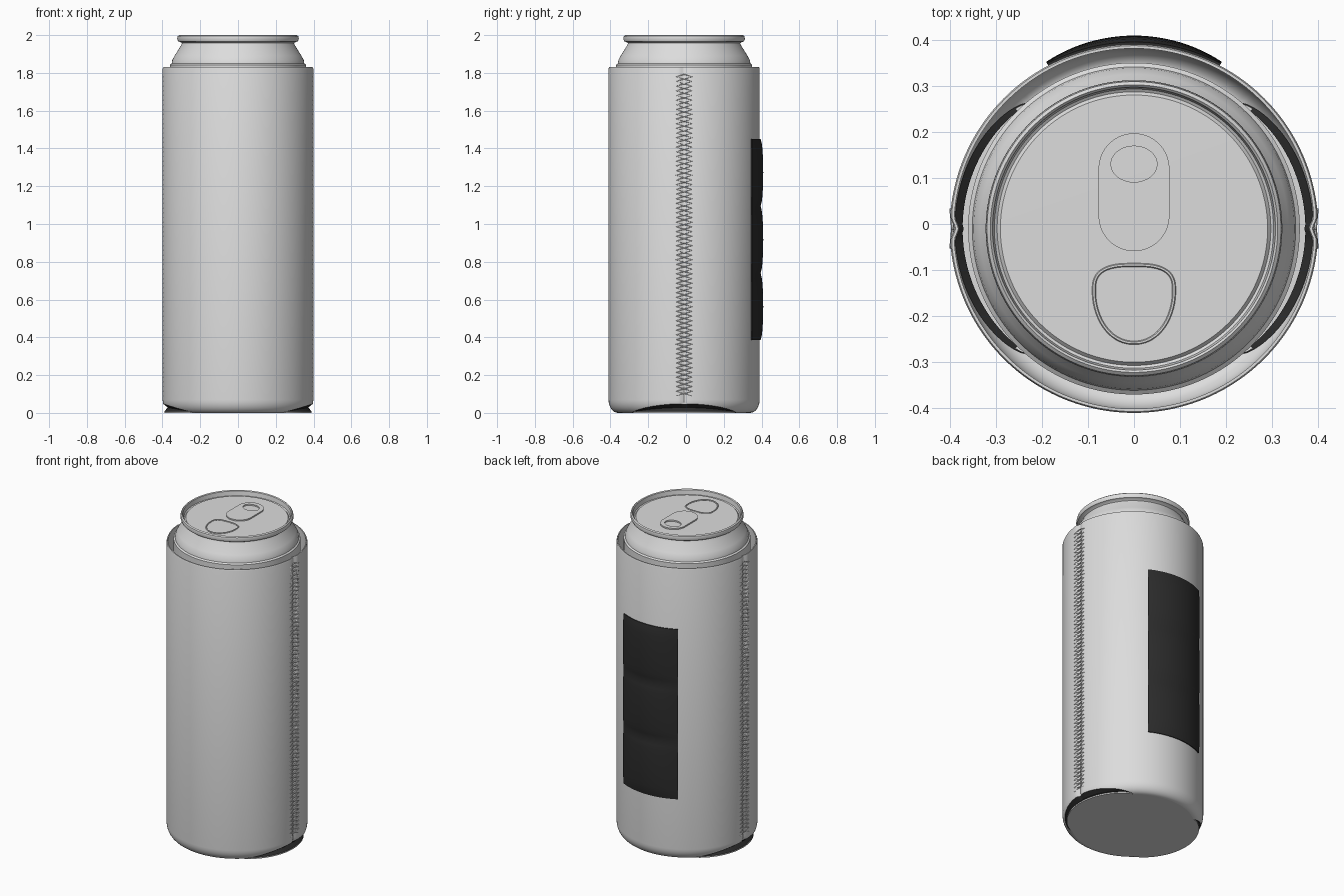
import bpy, bmesh
from math import sin, cos, pi, sqrt, exp, asin

cube = bpy.data.objects.get("Cube")
if cube:
    bpy.data.objects.remove(cube, do_unlink=True)

CY = -0.01      # y of the shared axis
R = 0.40        # sleeve radius
TOP = 1.83      # sleeve height
SEGS = 256


def material(name, rgb):
    m = bpy.data.materials.new(name)
    m.use_nodes = True
    m.diffuse_color = (*rgb, 1)
    m.node_tree.nodes["Principled BSDF"].inputs["Base Color"].default_value = (*rgb, 1)
    return m


light = material("light grey", (0.72, 0.72, 0.72))
black = material("black", (0.025, 0.025, 0.025))


def finish(ob, mat, angle=0.6):
    ob.data.materials.append(mat)
    bpy.context.collection.objects.link(ob)
    bpy.ops.object.select_all(action='DESELECT')
    ob.select_set(True)
    bpy.context.view_layer.objects.active = ob
    if ob.type == 'CURVE':
        bpy.ops.object.convert(target='MESH')
    bpy.ops.object.shade_smooth_by_angle(angle=angle)


def sheet(name, profile, angles, mat, wrap=True, loop=False):
    """Sweep profile(angle) -> [(radius, z)] around the axis."""
    bm = bmesh.new()
    cols = [[bm.verts.new((r * cos(a), CY + r * sin(a), z)) for r, z in profile(a)]
            for a in angles]
    n, k = len(cols), len(cols[0])
    for i in range(n if wrap else n - 1):
        c, d = cols[i], cols[(i + 1) % n]
        for j in range(k if loop else k - 1):
            m = (j + 1) % k
            bm.faces.new((c[j], d[j], d[m], c[m]))
    if not wrap:
        bm.faces.new(cols[0])
        bm.faces.new(cols[-1])
    bmesh.ops.remove_doubles(bm, verts=bm.verts, dist=1e-5)
    bmesh.ops.recalc_face_normals(bm, faces=bm.faces)
    me = bpy.data.meshes.new(name)
    bm.to_mesh(me)
    bm.free()
    finish(bpy.data.objects.new(name, me), mat)


full = [2 * pi * i / SEGS for i in range(SEGS)]

# Can with shoulder, rolled rim and recessed lid
CAN = [(0, 0.03), (0.33, 0.03), (0.36, 0.07), (0.36, 1.843), (0.351, 1.85),
       (0.348, 1.868), (0.335, 1.892), (0.302, 1.945), (0.297, 1.957), (0.305, 1.963),
       (0.317, 1.967), (0.322, 1.98), (0.319, 1.994), (0.312, 2.0), (0.307, 1.995),
       (0.303, 1.968), (0.297, 1.964), (0.29, 1.972), (0, 1.974)]
sheet("can", lambda a: CAN, full, light)


# Sleeve: front and back curl under, sides are cut open at the base
def opening(a):
    return sqrt(max(0, 1 - (sin(a) / 0.77) ** 2))


def curl(a, offset=0):
    end = pi / 2 * (1 - 0.8 * opening(a))
    steps = [end * i / 8 for i in range(9)]
    return [(0.35 + (0.05 - offset) * cos(t), 0.07 - (0.07 - offset) * sin(t)) for t in steps]


def dent(a):
    return 0.01 * exp(-(R * sin(a) / 0.016) ** 2)


def sleeve_profile(a):
    outer = [(R, TOP - 0.008), (R - 0.003, TOP), (R - 0.009, TOP)]
    pts = curl(a)[::-1] + outer + curl(a, 0.009)
    return [(r - dent(a), z) for r, z in pts]


sheet("sleeve", sleeve_profile, full, light, loop=True)


def floor_radius(a):
    return 0.35 + 0.04 * opening(a)


def floor_profile(a):
    r = floor_radius(a)
    return [(0, 0), (r, 0), (r, 0.008), (0, 0.008)]


sheet("sleeve_floor", floor_profile, full, light)


# Dark folded gussets in the side openings
def gusset_profile(a):
    r, z = curl(a)[-1]
    r -= dent(a)
    f = floor_radius(a)
    return [(r, z), (min(r, f) - 0.018 * opening(a), z / 2 + 0.004), (f, 0.008)]


def gusset(name, middle):
    half = asin(0.77)
    sheet(name, gusset_profile, [middle + half * (i / 40 - 1) for i in range(81)], black, wrap=False)


gusset("left_gusset", 0)
gusset("right_gusset", pi)

# Padded back patch in three sections
Z0, Z1 = 0.385, 1.45
HALF = asin(0.19 / 0.408)


def patch_profile(a):
    u = (a - pi / 2) / HALF
    pts = []
    for i in range(37):
        t = i / 36
        puff = sqrt(abs(sin(3 * pi * t)))
        pts.append((0.405 + 0.014 * puff * (1 - 0.7 * u * u), Z0 + (Z1 - Z0) * t))
    return pts + [(R - 0.006, Z1), (R - 0.006, Z0)]


sheet("back_patch", patch_profile, [pi / 2 + HALF * (i / 12 - 1) for i in range(25)],
      black, wrap=False, loop=True)


# Curves: stitches, mouth ridge and pull tab
def curve(name, splines, bevel, closed=False, flat=False, mat=light):
    cu = bpy.data.curves.new(name, 'CURVE')
    cu.dimensions = '2D' if flat else '3D'
    if flat:
        cu.fill_mode = 'BOTH'
        cu.extrude = bevel
    else:
        cu.bevel_depth = bevel
        cu.bevel_resolution = 1
    for pts in splines:
        s = cu.splines.new('POLY')
        s.points.add(len(pts) - 1)
        for p, co in zip(s.points, pts):
            p.co = (*co, 1)
        s.use_cyclic_u = closed
    return bpy.data.objects.new(name, cu)


def zigzag(side, phase):
    pts = []
    for i in range(69):
        across = 0.042 * (1 if (i + phase) % 2 else -1)
        z = 0.09 + 1.69 * i / 68
        for y in (across, 0):
            r = 0.400 if y else 0.394
            zz = z if y else z + 1.69 / 136
            pts.append((side * sqrt(r * r - y * y), CY + y, zz))
    return pts


for label, side in (("left", 1), ("right", -1)):
    finish(curve(label + "_seam_stitches", [zigzag(side, 0), zigzag(side, 1)], 0.003), light)


def ring(cx, cy, rx, ry, stretch=0):
    pts = []
    for i in range(48):
        t = 2 * pi * (i + 0.5) / 48
        pts.append((cx + rx * cos(t), cy + ry * sin(t) + (stretch if sin(t) > 0 else -stretch), 0))
    return pts


tab = curve("pull_tab", [ring(0, 0.069, 0.077, 0.077, 0.051), ring(0, 0.13, 0.05, 0.039)],
            0.004, closed=True, flat=True)
tab.location.z = 1.978
finish(tab, light)


# Rounded triangular drinking mouth
def mouth_point(t):
    s = sin(t)
    y = -0.145 + (0.056 * abs(s) ** 0.7 if s > 0 else -0.113 * abs(s))
    c = cos(t)
    power = 0.7 if s > 0 else 0.95
    return (0.087 * abs(c) ** power * (1 if c > 0 else -1), y, 1.974)


mouth = [mouth_point(2 * pi * (i + 0.5) / 64) for i in range(64)]
finish(curve("mouth_ridge", [mouth], 0.004, closed=True), light)
